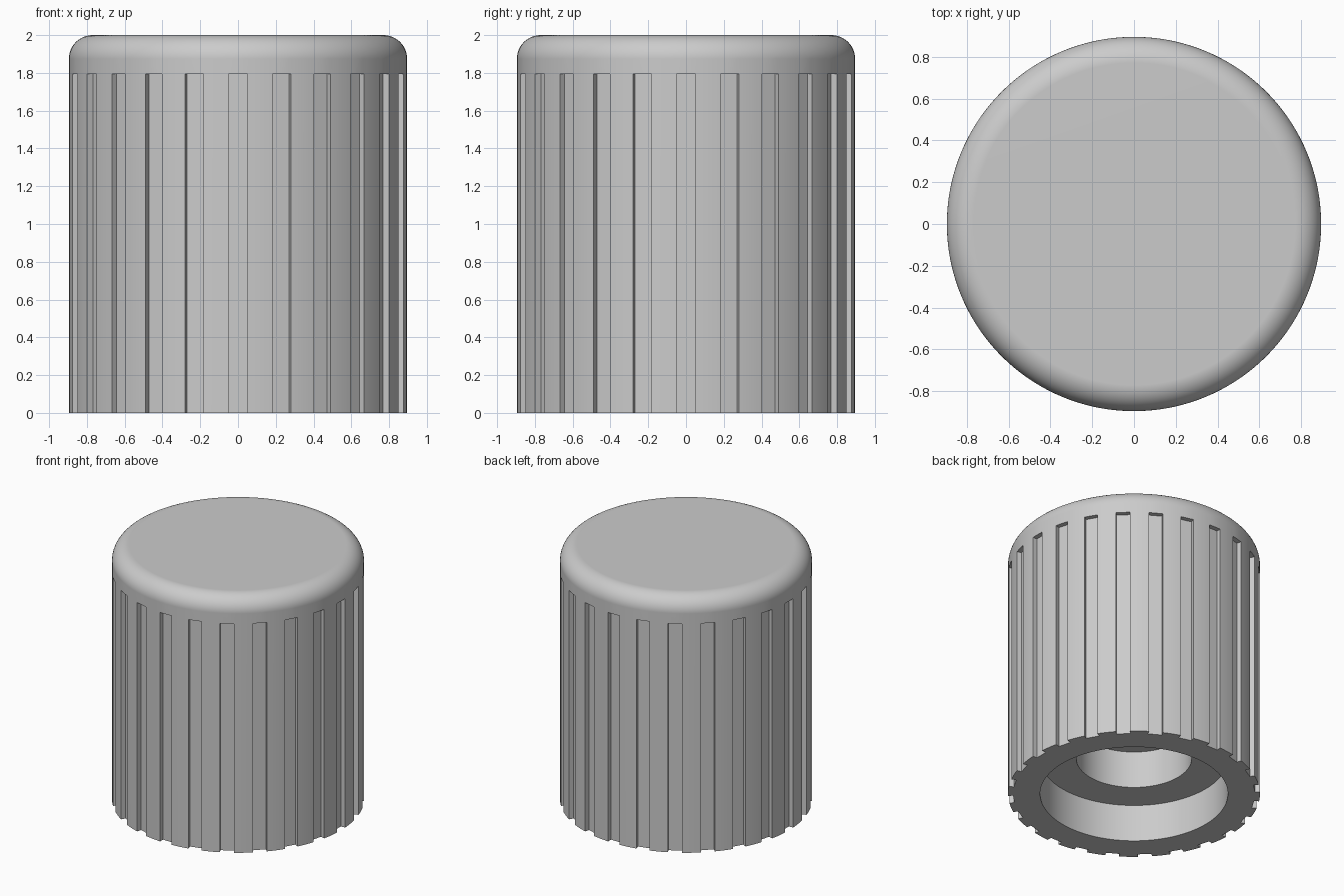
import bpy, bmesh, math
from mathutils import Matrix

if "Cube" in bpy.data.objects:
    bpy.data.objects.remove(bpy.data.objects["Cube"])

R, FILLET, HEIGHT = 0.895, 0.125, 2.0
GROOVES, GROOVE_W, GROOVE_D, GROOVE_TOP = 24, 0.10, 0.037, 1.795

grey = bpy.data.materials.new("plain grey")
grey.diffuse_color = (0.6, 0.6, 0.6, 1)
grey.use_nodes = True
grey.node_tree.nodes["Principled BSDF"].inputs["Base Color"].default_value = grey.diffuse_color


def add_object(name, bm):
    bmesh.ops.recalc_face_normals(bm, faces=bm.faces)
    mesh = bpy.data.meshes.new(name)
    bm.to_mesh(mesh)
    bm.free()
    mesh.materials.append(grey)
    obj = bpy.data.objects.new(name, mesh)
    bpy.context.collection.objects.link(obj)
    return obj


# knob body: stepped bore underneath, straight side, rounded top edge
profile = [(0, 0.58), (0.41, 0.58), (0.41, 0.29), (0.667, 0.29), (0.667, 0), (R, 0)]
for i in range(13):
    a = math.radians(90 * i / 12)
    profile.append((R - FILLET + FILLET * math.cos(a),
                    HEIGHT - FILLET + FILLET * math.sin(a)))
profile.append((0, HEIGHT))

bm = bmesh.new()
verts = [bm.verts.new((r, 0, z)) for r, z in profile]
edges = [bm.edges.new(pair) for pair in zip(verts, verts[1:])]
bmesh.ops.spin(bm, geom=verts + edges, cent=(0, 0, 0), axis=(0, 0, 1),
               angle=math.tau, steps=144, use_merge=True)
bmesh.ops.remove_doubles(bm, verts=bm.verts, dist=1e-5)
knob = add_object("knob_body", bm)

# grip grooves: a ring of boxes cut out of the side
bm = bmesh.new()
bottom, depth = -0.1, 0.2
for i in range(GROOVES):
    place = (Matrix.Rotation(math.tau * i / GROOVES, 4, 'Z')
             @ Matrix.Translation((R - GROOVE_D + depth / 2, 0, (GROOVE_TOP + bottom) / 2))
             @ Matrix.Diagonal((depth, GROOVE_W, GROOVE_TOP - bottom, 1)))
    bmesh.ops.create_cube(bm, size=1, matrix=place)
cutter = add_object("groove_cutter", bm)
cutter.hide_render = True

cut = knob.modifiers.new("grooves", 'BOOLEAN')
cut.operation, cut.solver, cut.object = 'DIFFERENCE', 'EXACT', cutter
bpy.context.view_layer.objects.active = knob
knob.select_set(True)
cutter.select_set(False)
bpy.ops.object.modifier_apply(modifier=cut.name)
bpy.data.objects.remove(cutter)

# smooth curves, crisp groove and bore edges
bpy.ops.object.shade_smooth_by_angle(angle=math.radians(25))
weighted = knob.modifiers.new("weighted_normals", 'WEIGHTED_NORMAL')
weighted.keep_sharp = True
